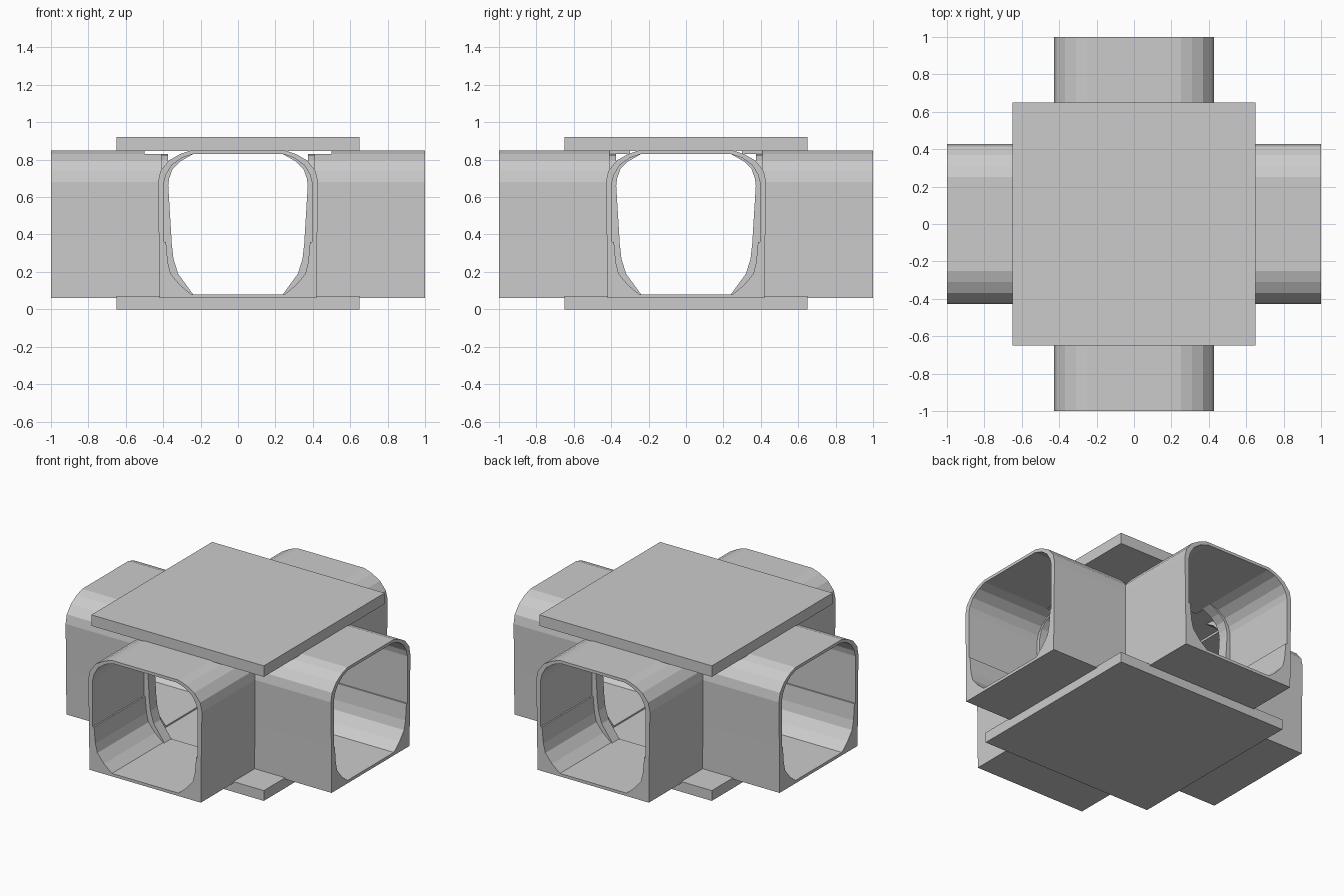
import bpy, bmesh, math
from mathutils import Matrix

if "Cube" in bpy.data.objects:
    bpy.data.objects.remove(bpy.data.objects["Cube"])

grey = bpy.data.materials.new("light grey")
grey.diffuse_color = (0.6, 0.6, 0.6, 1)
grey.use_nodes = True
grey.node_tree.nodes["Principled BSDF"].inputs["Base Color"].default_value = grey.diffuse_color

# Half cross-sections (across, up), from floor middle round to ceiling middle
OUTER = [(.25, .06), (.32, .06), (.42, .06), (.421, .20), (.423, .355), (.423, .365),
         (.428, .68), (.415, .74), (.37, .795), (.31, .83), (.25, .85)]
INNER = [(.25, .08), (.31, .13), (.36, .19), (.375, .25), (.385, .36), (.395, .36),
         (.395, .68), (.385, .72), (.355, .77), (.30, .81), (.24, .83)]
FRAME = [(.24, .08), (.32, .19), (.345, .27), (.355, .36), (.358, .42), (.36, .45),
         (.373, .66), (.368, .70), (.35, .75), (.31, .79), (.24, .83)]
LOW_OUTER = [(x, min(z, .83)) for x, z in OUTER]
FRAME_OUTER = [(x * .97, min(z, .825 + .005 * (x < .3))) for x, z in OUTER]


def finish(bm, name):
    bmesh.ops.recalc_face_normals(bm, faces=bm.faces)
    me = bpy.data.meshes.new(name)
    bm.to_mesh(me)
    bm.free()
    me.materials.append(grey)
    ob = bpy.data.objects.new(name, me)
    bpy.context.collection.objects.link(ob)
    return ob


def box(name, x0, x1, y0, y1, z0, z1, angle=0):
    bm = bmesh.new()
    bmesh.ops.create_cube(bm, size=1)
    for v in bm.verts:
        v.co = ((x0 + x1) / 2 + v.co.x * (x1 - x0),
                (y0 + y1) / 2 + v.co.y * (y1 - y0),
                (z0 + z1) / 2 + v.co.z * (z1 - z0))
    bm.transform(Matrix.Rotation(angle, 4, 'Z'))
    return finish(bm, name)


def sleeve(name, outer, inner, near, far, angle, open_top=False):
    """Hollow mirrored section running along -y from near to far, then turned."""
    bm = bmesh.new()
    n = len(outer)

    def ring(half, d):
        full = half + [(-x, z) for x, z in reversed(half)]
        return [bm.verts.new((x, -d, z)) for x, z in full]

    loops = [ring(outer, near), ring(outer, far), ring(inner, far), ring(inner, near)]
    for i in range(2 * n):
        if open_top and i == n - 1:
            continue
        j = (i + 1) % (2 * n)
        for k in range(4):
            a, b = loops[k], loops[(k + 1) % 4]
            bm.faces.new((a[i], a[j], b[j], b[i]))
    if open_top:
        for i in (n - 1, n):
            bm.faces.new([l[i] for l in loops])
    bm.transform(Matrix.Rotation(angle, 4, 'Z'))
    return finish(bm, name)


# Roof and base plates
box("top_plate", -.65, .65, -.65, .65, .845, .92)
box("base_plate", -.65, .65, -.65, .65, 0, .07)

# Four corridor arms, each with a narrower frame where it meets the centre
for i, side in enumerate(("front", "right", "back", "left")):
    a = i * math.pi / 2
    if side in ("front", "back"):
        sleeve(side + "_corridor", OUTER, INNER, .41, 1, a)
        box(side + "_ceiling_strip", -.25, .25, -.41, -.30, .83, .85, a)
    else:
        sleeve(side + "_corridor", OUTER, INNER, .5, 1, a)
        sleeve(side + "_corridor_neck", LOW_OUTER, INNER, .41, .5, a, True)
    sleeve(side + "_inner_frame", FRAME_OUTER, FRAME, .375, .45, a, True)
